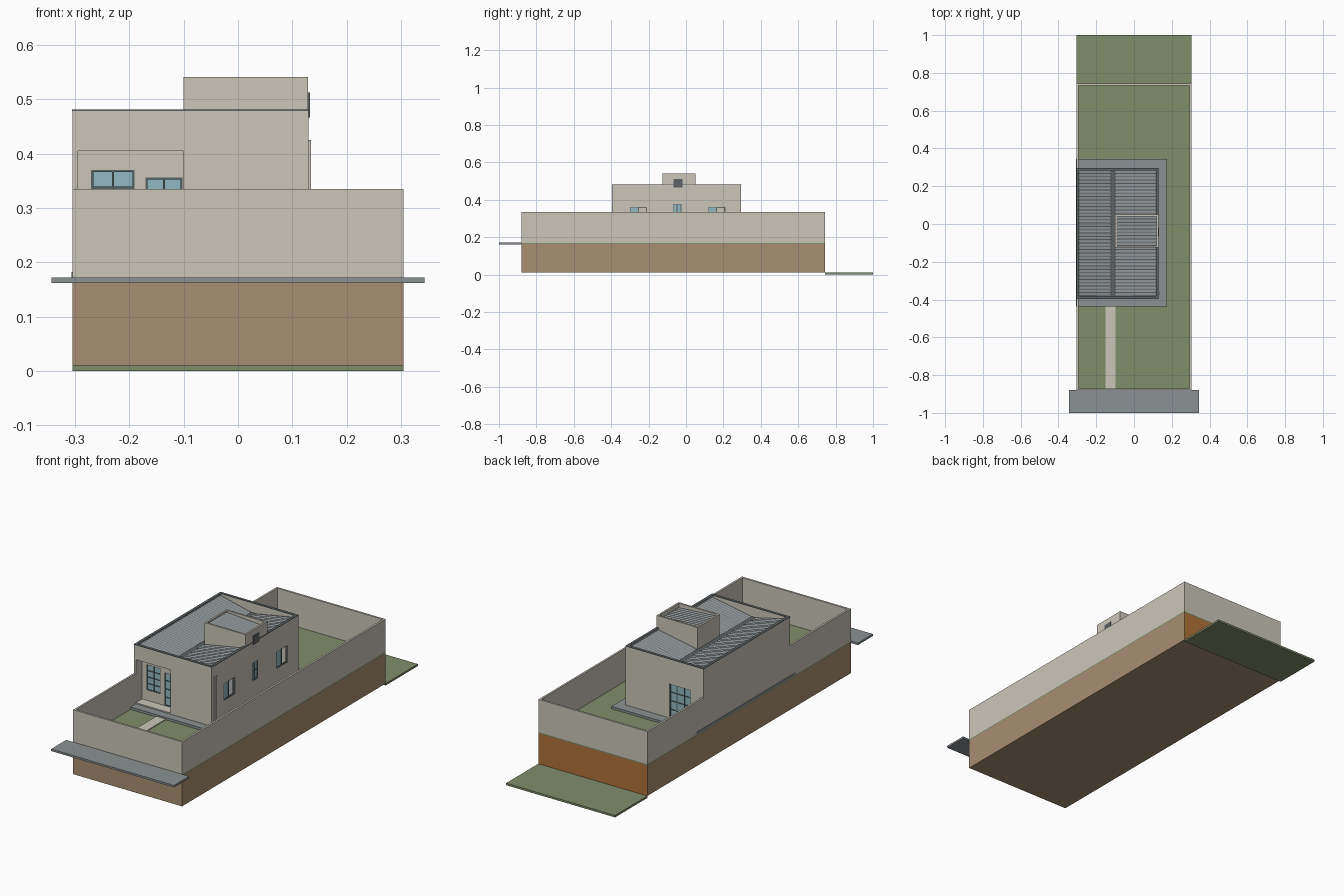
import bpy, bmesh

if "Cube" in bpy.data.objects:
    bpy.data.objects.remove(bpy.data.objects["Cube"])


def material(name, hexcol):
    def lin(c):
        c /= 255
        return c / 12.92 if c <= 0.04045 else ((c + 0.055) / 1.055) ** 2.4
    m = bpy.data.materials.new(name)
    m.diffuse_color = [lin(int(hexcol[i:i + 2], 16)) for i in (0, 2, 4)] + [1]
    m.use_nodes = True
    m.node_tree.nodes["Principled BSDF"].inputs["Base Color"].default_value = m.diffuse_color
    return m


plaster = material("plaster", "CBC6BA")
earth = material("earth", "A88F73")
clay = material("clay", "B07238")
grass = material("grass", "808E6C")
concrete = material("concrete", "8B9193")
roof_mat = material("roof_sheet", "888E90")
dark = material("dark_metal", "5C6466")
glass = material("glass", "92B9C2")


def finish(name, bm, *mats):
    me = bpy.data.meshes.new(name)
    bm.to_mesh(me)
    bm.free()
    ob = bpy.data.objects.new(name, me)
    for m in mats:
        me.materials.append(m)
    bpy.context.collection.objects.link(ob)
    return ob


def boxes(name, mat, *items):
    """One object made of boxes (x0, x1, y0, y1, z0, z1)."""
    bm = bmesh.new()
    for x0, x1, y0, y1, z0, z1 in items:
        vs = bmesh.ops.create_cube(bm, size=1)["verts"]
        for v in vs:
            v.co = (x1 if v.co.x > 0 else x0, y1 if v.co.y > 0 else y0, z1 if v.co.z > 0 else z0)
    return finish(name, bm, mat)


def oriented(axis, u0, u1, d0, d1, z0, z1):
    return (u0, u1, d0, d1, z0, z1) if axis == "x" else (d0, d1, u0, u1, z0, z1)


def wall(name, axis, u0, u1, d0, d1, z0, z1, openings=()):
    """Straight wall with rectangular openings (a, b, bottom, top)."""
    parts, u = [], u0
    for a, b, lo, hi in openings:
        if a > u:
            parts.append(oriented(axis, u, a, d0, d1, z0, z1))
        if lo > z0:
            parts.append(oriented(axis, a, b, d0, d1, z0, lo))
        parts.append(oriented(axis, a, b, d0, d1, hi, z1))
        u = b
    if u < u1:
        parts.append(oriented(axis, u, u1, d0, d1, z0, z1))
    boxes(name, plaster, *parts)


def window(name, axis, opening, d, cols, rows, glazed=1.0, t=0.004):
    """Frame with glazing bars; glazed is the part of the width with glass."""
    a, b, lo, hi = opening
    d0, d1 = d - 0.004, d + 0.004
    bars = [oriented(axis, a, a + t, d0, d1, lo, hi), oriented(axis, b - t, b, d0, d1, lo, hi),
            oriented(axis, a, b, d0, d1, lo, lo + t), oriented(axis, a, b, d0, d1, hi - t, hi)]
    e = a + (b - a) * glazed
    for i in range(1, cols):
        u = a + (b - a) * i / cols
        bars.append(oriented(axis, u - t / 2, u + t / 2, d0, d1, lo, hi))
    for i in range(1, rows):
        z = lo + (hi - lo) * i / rows
        bars.append(oriented(axis, a, e, d0, d1, z - t / 2, z + t / 2))
    boxes(name + "_frame", dark, *bars)
    boxes(name + "_glass", glass, oriented(axis, a, e, d - 0.001, d + 0.001, lo, hi))


def sheet(name, x0, x1, z0, z1, y0, y1, waves):
    """Ribbed roof sheet sloping along x."""
    bm = bmesh.new()
    prev = None
    for i in range(waves * 4 + 1):
        y = y0 + (y1 - y0) * i / (waves * 4)
        h = 0.003 if i % 4 in (1, 2) else 0
        cur = [bm.verts.new((x0, y, z0 + h)), bm.verts.new((x1, y, z1 + h))]
        if prev:
            bm.faces.new((prev[0], prev[1], cur[1], cur[0]))
        prev = cur
    finish(name, bm, roof_mat)


L, R, F, B = -0.304, 0.304, -0.88, 0.743      # plot limits
G, W = 0.17, 0.335                            # ground level, plot wall top

# Ground: earth block with clay back face, lawn, lower meadow, pavement
block = boxes("earth_block", earth, (L, R, F, B, 0.01, 0.164))
block.data.materials.append(clay)
for p in block.data.polygons:
    if p.normal.y > 0.5:
        p.material_index = 1
boxes("lawn", grass, (L, R, F, B, 0.164, G))
boxes("lower_meadow", grass, (L, R, 0.743, 1.0, 0, 0.01))
boxes("pavement", concrete, (-0.343, 0.343, -1.0, F, 0.162, 0.172))

# Plot walls
k = 0.01
boxes("plot_wall", plaster, (L, L + k, F, B, G, W), (R - k, R, F, B, G, W),
      (L + k, R - k, F, F + k, G, W), (L + k, R - k, B - k, B, G, W))

# Path and paving around the house
boxes("garden_path", plaster, (-0.15, -0.097, F + k, -0.435, G, 0.174))
boxes("house_paving", concrete, (-0.306, 0.175, -0.437, 0.345, G, 0.182))

# House walls with a recessed porch at the front left
hx, hf, hb, top, fl = 0.13, -0.395, 0.295, 0.478, 0.182
pf = -0.345                                   # porch back wall
front_win = (-0.27, -0.19, 0.24, 0.37)
front_door = (-0.17, -0.102, 0.188, 0.356)
back_door = (-0.235, -0.115, fl, 0.355)
side = [(-0.30, -0.21, 0.275, 0.362), (-0.07, -0.025, 0.285, 0.378), (0.12, 0.21, 0.275, 0.362)]
wall("left_wall", "y", hf, hb, L, L + k, W, top)
wall("right_wall", "y", hf, hb, hx - 0.012, hx, fl, top, side)
wall("back_wall", "x", L + k, hx - 0.012, hb - 0.012, hb, fl, top, [back_door])
wall("front_wall", "x", L + k, hx - 0.012, hf, hf + 0.012, fl, top, [(L + k, -0.1, fl, 0.405)])
wall("porch_back_wall", "x", L + k, -0.1, pf, pf + 0.012, fl, 0.43, [front_win, front_door])
wall("porch_side_wall", "y", hf + 0.012, pf + 0.012, -0.1, -0.09, fl, 0.43)
boxes("porch_ceiling", plaster, (L + k, -0.1, hf + 0.012, pf, 0.405, 0.412))
boxes("porch_floor", plaster, (L + k, -0.1, hf, pf, fl, 0.188))

# Windows and doors
window("front_window", "x", front_win, pf + 0.005, 2, 4)
window("front_door", "x", front_door, pf + 0.005, 2, 4)
window("back_door", "x", back_door, hb - 0.006, 3, 4)
window("side_window_front", "y", side[0], hx - 0.006, 2, 1, 0.5)
window("side_window_middle", "y", side[1], hx - 0.006, 2, 2)
window("side_window_back", "y", side[2], hx - 0.006, 2, 1, 0.5)
boxes("meter_strip", plaster, (hx, hx + 0.004, -0.376, -0.358, fl, 0.425))

# Valley roof sunk behind the parapet, with a central gutter
c = 0.013
sheet("roof_left", L + k, -0.122, 0.47, 0.43, hf + 0.012, hb - 0.012, 38)
sheet("roof_right", -0.1, hx - 0.012, 0.43, 0.47, hf + 0.012, hb - 0.012, 38)
boxes("valley_gutter", dark, (-0.124, -0.098, hf + 0.012, hb - 0.012, 0.424, 0.431))
boxes("parapet_cap", dark, (L - 0.001, L + c, hf - 0.001, hb + 0.001, top, top + 0.003),
      (hx - c, hx + 0.001, hf - 0.001, hb + 0.001, top, top + 0.003),
      (L + c, hx - c, hf - 0.001, hf + c, top, top + 0.003),
      (L + c, hx - c, hb - c, hb + 0.001, top, top + 0.003))

# Water tank tower with its own sunken roof and a vent
tx0, tx1, ty0, ty1, tz0, tz1, w = -0.1, 0.129, -0.125, 0.05, 0.425, 0.541, 0.009
boxes("tower_walls", plaster, (tx0, tx0 + w, ty0, ty1, tz0, tz1), (tx1 - w, tx1, ty0, ty1, tz0, tz1),
      (tx0 + w, tx1 - w, ty0, ty0 + w, tz0, tz1), (tx0 + w, tx1 - w, ty1 - w, ty1, tz0, tz1))
sheet("tower_roof", tx0 + w, tx1 - w, 0.532, 0.518, ty0 + w, ty1 - w, 9)
boxes("tower_vent", dark, (tx1 - 0.002, tx1 + 0.003, -0.066, -0.018, 0.466, 0.512))
